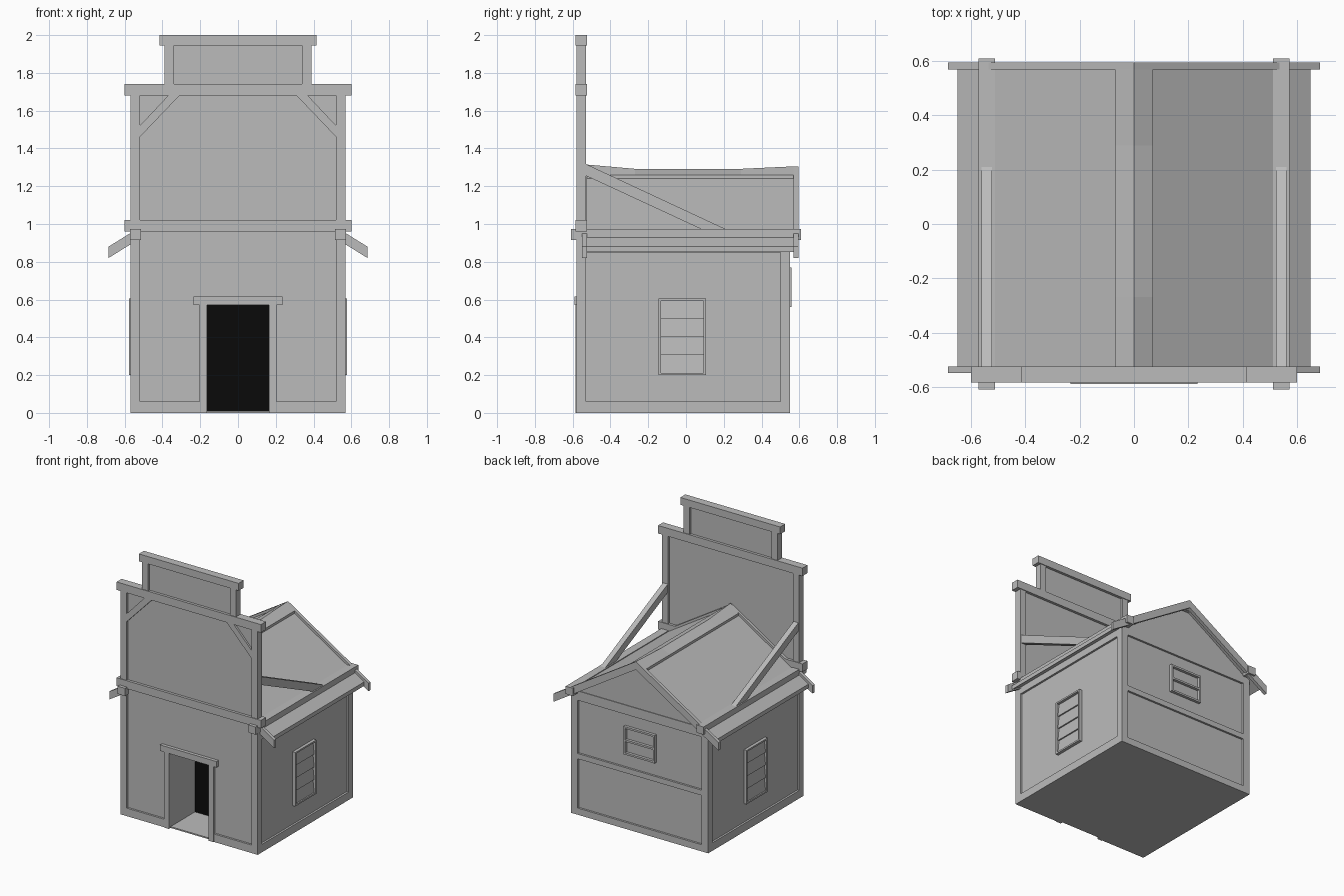
import bpy
import bmesh

cube = bpy.data.objects.get("Cube")
if cube:
    bpy.data.objects.remove(cube, do_unlink=True)


def material(name, value):
    m = bpy.data.materials.new(name)
    m.use_nodes = True
    col = (value, value, value, 1)
    m.diffuse_color = col
    m.node_tree.nodes["Principled BSDF"].inputs["Base Color"].default_value = col
    return m


grey = material("plain grey", 0.5)
black = material("doorway black", 0.003)


def mesh(name, rings, mat=grey):
    """Loft a closed solid through matching rings of points."""
    bm = bmesh.new()
    loops = [[bm.verts.new(p) for p in ring] for ring in rings]
    n = len(loops[0])
    for a, b in zip(loops, loops[1:]):
        for i in range(n):
            j = (i + 1) % n
            bm.faces.new((a[i], a[j], b[j], b[i]))
    bm.faces.new(loops[0])
    bm.faces.new(loops[-1])
    bmesh.ops.recalc_face_normals(bm, faces=bm.faces)
    me = bpy.data.meshes.new(name)
    bm.to_mesh(me)
    bm.free()
    me.materials.append(mat)
    ob = bpy.data.objects.new(name, me)
    bpy.context.collection.objects.link(ob)
    return ob


def box(name, x, y, z, mat=grey):
    ring = [(x[0], y[0]), (x[1], y[0]), (x[1], y[1]), (x[0], y[1])]
    return mesh(name, [[(a, b, h) for a, b in ring] for h in z], mat)


def along_y(name, pts, y):
    return mesh(name, [[(a, d, b) for a, b in pts] for d in y])


def along_x(name, pts, x):
    return mesh(name, [[(d, a, b) for a, b in pts] for d in x])


def span(s, a, b):
    """Interval a..b on the side given by sign s."""
    return sorted((s * a, s * b))


def chevron(half, apex, thick, slope=0.62):
    low = apex - slope * half
    return [(-half, low), (0, apex), (half, low),
            (half, low - thick), (0, apex - thick), (-half, low - thick)]


SIDES = ((1, "left"), (-1, "right"))
WALL, DOOR, DOOR_TOP, RECESS = 0.555, 0.165, 0.57, -0.27
FRONT, POST, BEAM = (-0.565, RECESS), (-0.58, -0.53), (-0.585, -0.525)

# Building body with a deep doorway
box("body_rear", (-WALL, WALL), (RECESS, 0.535), (0, 0.9))
box("body_over_door", (-DOOR, DOOR), FRONT, (DOOR_TOP, 0.9))
box("doorway_floor", (-DOOR, DOOR), FRONT, (0, 0.01))
box("doorway_back", (-DOOR, DOOR), (RECESS - 0.005, RECESS), (0.01, DOOR_TOP), black)
along_y("gable_wall", [(-0.56, 0.9), (0.56, 0.9), (0, 1.26)], (-0.54, 0.545))

# Roof, ridge cap and barge boards
along_y("roof", chevron(0.65, 1.285, 0.03), (-0.53, 0.57))
for y, name in (((-0.55, -0.525), "front"), ((0.57, 0.595), "back")):
    along_y(name + "_barge_board", chevron(0.685, 1.305, 0.06), y)
ridge = ((-0.53, 1.315), (-0.27, 1.292), (0.29, 1.292), (0.57, 1.305))
mesh("sagging_ridge_cap", [[(-0.07, y, 1.235), (-0.07, y, 1.26), (0, y, top),
                            (0.07, y, 1.26), (0.07, y, 1.235)] for y, top in ridge])

for s, side in SIDES:
    # Front wall and corner framing
    box(side + "_front_wall", span(s, DOOR, WALL), FRONT, (0, 0.9))
    box(side + "_facade_post", span(s, 0.52, 0.57), POST, (0, 1.7))
    box(side + "_back_post", span(s, 0.515, 0.57), (0.5, 0.55), (0, 0.92))
    box(side + "_wall_sill", span(s, 0.53, 0.57), (-0.53, 0.5), (0, 0.06))
    box(side + "_wall_head", span(s, 0.53, 0.57), (-0.53, 0.5), (0.85, 0.92))
    box(side + "_front_sill", span(s, 0.2, 0.52), (-0.58, -0.55), (0, 0.06))
    box(side + "_door_jamb", span(s, DOOR, 0.205), (-0.585, -0.55), (0, DOOR_TOP))
    box(side + "_eave_beam", span(s, 0.513, 0.573), (-0.61, 0.61), (0.915, 0.973))

    # Struts from the roof to the facade, and small corner braces
    along_x(side + "_facade_strut", [(-0.535, 1.32), (0.21, 0.973), (0.21, 0.95),
                                     (0.13, 0.95), (-0.535, 1.258)], span(s, 0.523, 0.563))
    along_y(side + "_corner_brace", [(s * 0.3, 1.69), (s * 0.36, 1.69),
                                     (s * 0.525, 1.515), (s * 0.525, 1.455)], (-0.58, -0.555))
    box(side + "_sign_post", span(s, 0.34, 0.39), POST, (1.73, 1.95))

    # Side window with crossbars
    for y in ((-0.145, -0.133), (0.093, 0.105)):
        box(side + "_window_stile", span(s, 0.55, 0.578), y, (0.2, 0.605))
    for z in (0.2, 0.593):
        box(side + "_window_rail", span(s, 0.55, 0.578), (-0.133, 0.093), (z, z + 0.012))
    for i in range(4):
        z = 0.212 + i * 0.0953
        along_y(side + "_window_slat", [(s * 0.55, z), (s * 0.568, z),
                                        (s * 0.558, z + 0.095), (s * 0.55, z + 0.095)],
                (-0.133, 0.093))

# False front
box("facade_panel", (-0.53, 0.53), (-0.565, -0.545), (0.88, 1.7))
box("facade_lower_beam", (-0.6, 0.6), BEAM, (0.96, 1.02))
box("facade_top_beam", (-0.6, 0.6), BEAM, (1.68, 1.74))
box("sign_panel", (-0.35, 0.35), (-0.565, -0.545), (1.73, 1.95))
box("sign_cap", (-0.415, 0.415), BEAM, (1.945, 2))
box("door_lintel", (-0.235, 0.235), (-0.59, -0.55), (DOOR_TOP, 0.615))

# Back wall rails and window
for name, z in (("sill", (0, 0.05)), ("middle_rail", (0.42, 0.46)), ("head", (0.86, 0.93))):
    box("back_" + name, (-0.515, 0.515), (0.52, 0.55), z)
for z in (0.56, 0.658, 0.756):
    box("back_window_rail", (-0.13, 0.13), (0.53, 0.556), (z, z + 0.014))
for s, side in SIDES:
    box("back_window_stile_" + side, span(s, 0.117, 0.13), (0.53, 0.558), (0.56, 0.77))
